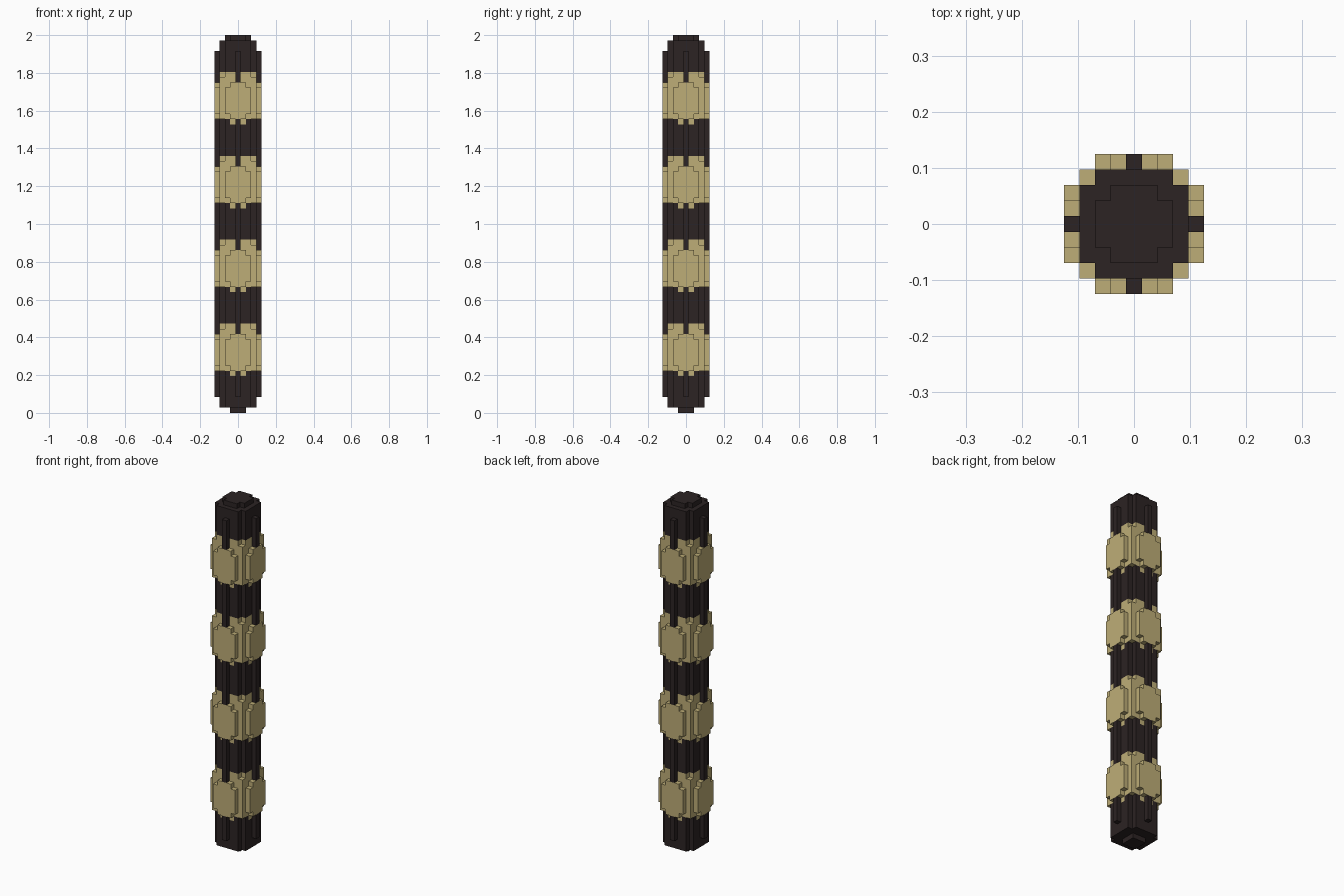
import bpy, bmesh
from mathutils import Vector

if "Cube" in bpy.data.objects:
    bpy.data.objects.remove(bpy.data.objects["Cube"])

HEIGHT = 72                 # blocks from bottom to top
S = 2 / HEIGHT              # block size
BANDS = [8 + 16 * k for k in range(4)]


def material(name, rgb):
    m = bpy.data.materials.new(name)
    m.use_nodes = True
    m.diffuse_color = (*rgb, 1)
    m.node_tree.nodes["Principled BSDF"].inputs["Base Color"].default_value = (*rgb, 1)
    return m


dark = material("dark brown", (0.025, 0.017, 0.017))
tan = material("tan", (0.515, 0.423, 0.185))


def build(name, inside, mat):
    """Make the outer skin of every block for which inside(x, y, z) holds."""
    cells = {(x, y, z) for x in range(-4, 5) for y in range(-4, 5)
             for z in range(HEIGHT) if inside(x, y, z)}
    bm = bmesh.new()
    for c in cells:
        for axis in range(3):
            for sign in (-1, 1):
                n = Vector((0, 0, 0))
                n[axis] = sign
                if tuple(int(a + b) for a, b in zip(c, n)) in cells:
                    continue
                u, v = Vector((0, 0, 0)), Vector((0, 0, 0))
                u[(axis + 1) % 3] = sign
                v[(axis + 2) % 3] = 1
                mid = Vector(c) + Vector((0, 0, 0.5)) + n / 2
                bm.faces.new([bm.verts.new((mid + (u * a + v * b) / 2) * S)
                              for a, b in ((-1, -1), (1, -1), (1, 1), (-1, 1))])
    bmesh.ops.remove_doubles(bm, verts=bm.verts, dist=S / 100)
    bmesh.ops.dissolve_limit(bm, angle_limit=0.01, verts=bm.verts, edges=bm.edges)
    me = bpy.data.meshes.new(name)
    bm.to_mesh(me)
    bm.free()
    me.materials.append(mat)
    ob = bpy.data.objects.new(name, me)
    bpy.context.collection.objects.link(ob)


def ring(x, y):
    """Distance out towards the nearest side, and distance along that side."""
    return max(abs(x), abs(y)), min(abs(x), abs(y))


# Tan collar wrapped around the shaft, and the raised round plate on each side
def in_collar(x, y, z, base):
    out, along = ring(x, y)
    h = z - base
    if out != 3:
        return False
    top = 7 if along == 3 else 8
    return 0 <= h <= top or (h == -1 and along <= 1)


def in_plate(x, y, z, base):
    out, along = ring(x, y)
    h = z - base
    return out == 4 and 0 <= h <= 6 and along <= (1 if h in (0, 6) else 2)


def in_band(x, y, z, base):
    return in_collar(x, y, z, base) or in_plate(x, y, z, base)


# Dark shaft with stepped ends and a narrow rib on each side
def in_shaft(x, y, z):
    out, along = ring(x, y)
    if any(in_band(x, y, z, b) for b in BANDS):
        return False
    if z == 0:
        return out <= 1
    if z == HEIGHT - 1:
        return out <= 2 and along <= 1
    if out == 4:
        return along == 0 and 3 <= z < HEIGHT - 3
    return along <= 2


build("shaft", in_shaft, dark)
for i, base in enumerate(BANDS):
    build(f"band_{i + 1}", lambda x, y, z: in_band(x, y, z, base), tan)
